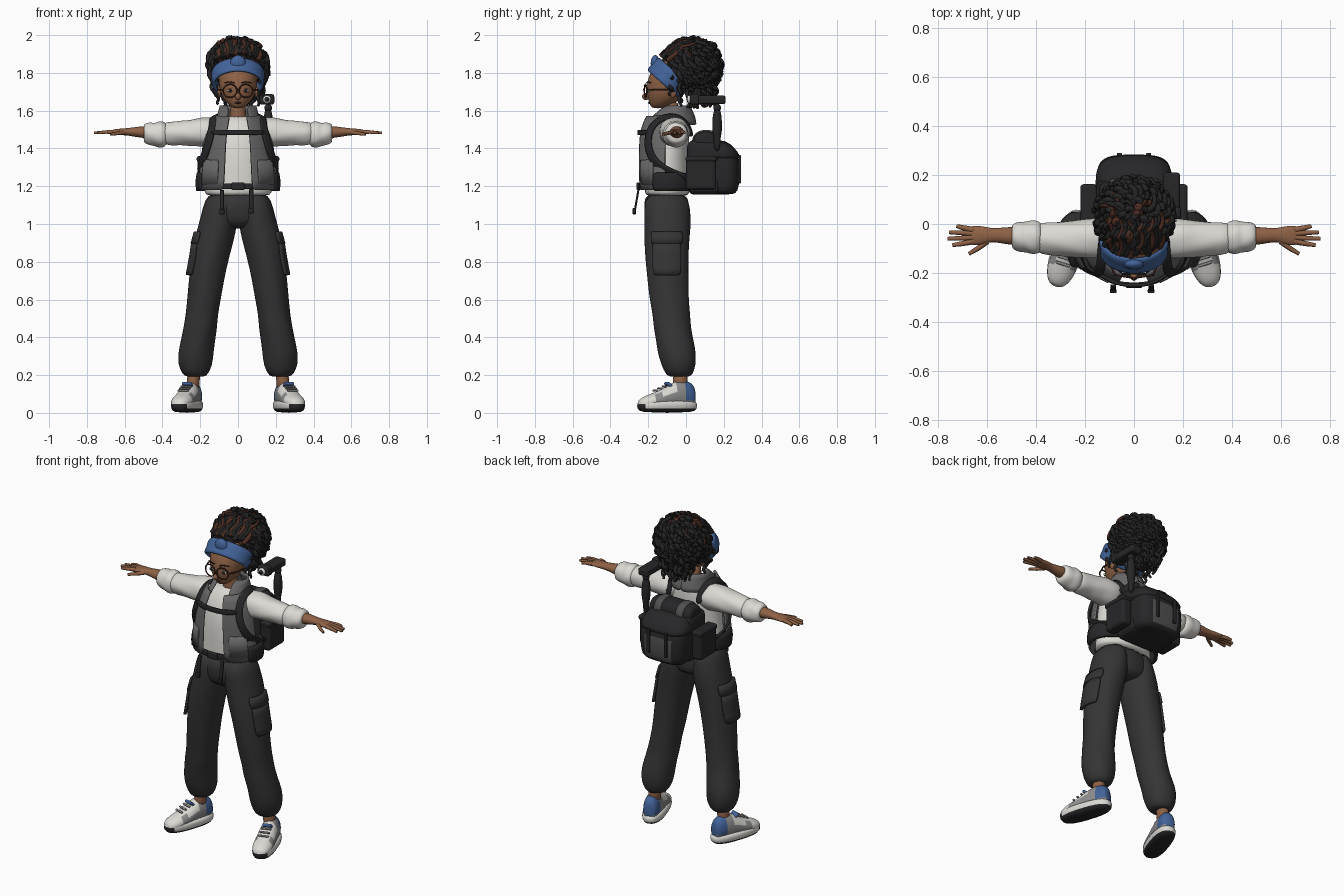
import bpy, bmesh, math, random
from math import sin, cos, pi, radians
from mathutils import Vector, Matrix, Euler

if "Cube" in bpy.data.objects:
    bpy.data.objects.remove(bpy.data.objects["Cube"])
random.seed(4)
I4 = Matrix.Identity(4)


def material(name, r, g, b):
    m = bpy.data.materials.new(name)
    m.use_nodes = True
    m.diffuse_color = (r, g, b, 1)
    m.node_tree.nodes["Principled BSDF"].inputs["Base Color"].default_value = (r, g, b, 1)
    return m


SKIN = material("brown skin", .27, .12, .06)
HAIR = material("black hair", .018, .017, .018)
STREAK = material("dark brown", .075, .026, .016)
BLUE = material("denim blue", .055, .125, .32)
WHITE = material("off white cloth", .72, .7, .66)
VEST = material("vest grey", .14, .135, .135)
PANTS = material("charcoal cloth", .035, .035, .036)
GEAR = material("gear black", .02, .02, .022)
GREY = material("panel grey", .27, .27, .27)
PATCH = material("dark grey patch", .08, .08, .082)


def finish(name, verts, faces, mats, mirror=False, sub=0, solid=0, smooth=True, M=I4, rule=None):
    """Make a mesh object; rule picks the material index from a face centre."""
    me = bpy.data.meshes.new(name)
    me.from_pydata(verts, [], faces)
    bm = bmesh.new()
    bm.from_mesh(me)
    bmesh.ops.recalc_face_normals(bm, faces=bm.faces)
    bm.to_mesh(me)
    bm.free()
    for m in (mats if isinstance(mats, list) else [mats]):
        me.materials.append(m)
    for f in me.polygons:
        f.use_smooth = smooth
        if rule:
            f.material_index = rule(f.center)
    me.transform(M)
    ob = bpy.data.objects.new(name, me)
    bpy.context.collection.objects.link(ob)
    if mirror:
        ob.modifiers.new("mirror", "MIRROR").use_mirror_merge = False
    if sub:
        s = ob.modifiers.new("smooth", "SUBSURF")
        s.levels = s.render_levels = sub
    if solid:
        s = ob.modifiers.new("thickness", "SOLIDIFY")
        s.thickness, s.offset = solid, 0
    return ob


def loft(name, axis, rows, mats, n=20, p=2, wr=0, sub=1, **kw):
    """Skin superellipse rings (a, u, v, ru, rv) along an axis; wr adds cloth folds."""
    verts, k = [], len(rows)
    for i, (a, u, v, ru, rv) in enumerate(rows):
        for j in range(n):
            t = 2 * pi * j / n
            f = 1 + wr * sin(3 * t + i * 2.1) * cos(2 * t - i)
            c, s = [math.copysign(abs(q) ** (2 / p), q) * f for q in (cos(t), sin(t))]
            U, V = u + ru * c, v + rv * s
            verts.append({"x": (a, U, V), "y": (U, a, V), "z": (U, V, a)}[axis])
    faces = [(i * n + j, i * n + (j + 1) % n, (i + 1) * n + (j + 1) % n, (i + 1) * n + j)
             for i in range(k - 1) for j in range(n)]
    faces += [tuple(range(n)), tuple(range((k - 1) * n, k * n))]
    return finish(name, verts, faces, mats, sub=sub, **kw)


def panel(name, rows, a0, a1, mat, solid=.012, x0=lambda z: 0, n=12, mirror=True):
    """Open sheet around the body, angle measured from the front."""
    verts = []
    for z, rx, ry, y0 in rows:
        for j in range(n + 1):
            a = radians(a0 + (a1 - a0) * j / n)
            verts.append((x0(z) + rx * sin(a), y0 - ry * cos(a), z))
    w = n + 1
    faces = [(i * w + j, i * w + j + 1, (i + 1) * w + j + 1, (i + 1) * w + j)
             for i in range(len(rows) - 1) for j in range(n)]
    return finish(name, verts, faces, mat, mirror=mirror, sub=1, solid=solid)


def ribbon(name, pts, width, mat, centre, mirror=False, solid=.014):
    """Flat strap through points, facing away from a centre."""
    pts = [Vector(p) for p in pts]
    verts = []
    for i, p in enumerate(pts):
        t = pts[min(i + 1, len(pts) - 1)] - pts[max(i - 1, 0)]
        side = t.cross(p - Vector(centre)).normalized() * width / 2
        verts += [p - side, p + side]
    faces = [(2 * i, 2 * i + 1, 2 * i + 3, 2 * i + 2) for i in range(len(pts) - 1)]
    return finish(name, verts, faces, mat, mirror=mirror, sub=2, solid=solid)


def box(name, loc, size, mat, bev=.01, rot=(0, 0, 0), mirror=False, M=I4):
    X = M @ Matrix.Translation(loc) @ Euler([radians(r) for r in rot]).to_matrix().to_4x4()
    verts = [(size[0] * x / 2, size[1] * y / 2, size[2] * z / 2)
             for x in (-1, 1) for y in (-1, 1) for z in (-1, 1)]
    faces = [(0, 1, 3, 2), (4, 6, 7, 5), (0, 4, 5, 1), (2, 3, 7, 6), (0, 2, 6, 4), (1, 5, 7, 3)]
    ob = finish(name, verts, faces, mat, mirror=mirror, smooth=False, M=X)
    b = ob.modifiers.new("bevel", "BEVEL")
    b.width, b.segments = bev, 3
    return ob


def tubes(name, paths, radius, mat, taper=.4, closed=False, mirror=False):
    cu = bpy.data.curves.new(name, "CURVE")
    cu.dimensions, cu.bevel_depth, cu.bevel_resolution, cu.use_fill_caps = "3D", radius, 1, True
    for path in paths:
        sp = cu.splines.new("POLY")
        sp.points.add(len(path) - 1)
        sp.use_cyclic_u, sp.use_smooth = closed, True
        for i, (pt, co) in enumerate(zip(sp.points, path)):
            pt.co = (*co, 1)
            pt.radius = 1 - taper * i / (len(path) - 1)
    cu.materials.append(mat)
    ob = bpy.data.objects.new(name, cu)
    bpy.context.collection.objects.link(ob)
    bpy.ops.object.select_all(action="DESELECT")
    ob.select_set(True)
    bpy.context.view_layer.objects.active = ob
    bpy.ops.object.convert(target="MESH")
    if mirror:
        bpy.context.object.modifiers.new("mirror", "MIRROR").use_mirror_merge = False


def blob(name, c, r, mat, **kw):
    rows = [(c[2] - r[2] * cos(t), c[0], c[1], r[0] * sin(t), r[1] * sin(t))
            for t in [.15 + i * (pi - .3) / 6 for i in range(7)]]
    return loft(name, "z", rows, mat, n=12, **kw)


# Head and face
loft("head", "z", [(1.612, 0, -.15, .025, .03), (1.63, 0, -.132, .05, .06), (1.66, 0, -.115, .078, .085),
     (1.7, 0, -.105, .095, .105), (1.75, 0, -.095, .104, .113), (1.8, 0, -.08, .106, .112),
     (1.85, 0, -.07, .095, .085), (1.89, 0, -.05, .05, .05)], SKIN)
loft("neck", "z", [(1.5, 0, -.065, .06, .055), (1.56, 0, -.07, .042, .042), (1.66, 0, -.08, .042, .045)], SKIN)
blob("nose", (0, -.213, 1.675), (.016, .021, .02), SKIN)
blob("lips", (0, -.192, 1.642), (.02, .011, .006), STREAK)
blob("ears", (.1, -.07, 1.7), (.012, .022, .032), SKIN, mirror=True)
blob("eye_whites", (.042, -.197, 1.706), (.019, .008, .009), WHITE, mirror=True)
blob("irises", (.042, -.203, 1.707), (.01, .006, .01), HAIR, mirror=True)
tubes("eyebrows", [[(.018, -.207, 1.747), (.045, -.204, 1.753), (.072, -.185, 1.747)]], .004, HAIR, mirror=True)
tubes("glasses_rims", [[(.042 + .036 * cos(a * pi / 10), -.22 + .012 * (cos(a * pi / 10) + 1) / 2,
      1.705 + .035 * sin(a * pi / 10)) for a in range(20)]], .004, STREAK, 0, True, True)
tubes("glasses_arms", [[(.078, -.208, 1.71), (.104, -.15, 1.71), (.108, -.07, 1.71)]], .004, STREAK, 0, mirror=True)
tubes("glasses_bridge", [[(-.008, -.221, 1.71), (0, -.225, 1.713), (.008, -.221, 1.71)]], .004, STREAK, 0)

# Headband: tilted ring, high at the front, with a gathered knot
tilt = radians(42)
fwd, up = Vector((0, -cos(tilt), sin(tilt))), Vector((0, sin(tilt), cos(tilt)))
section = [(0, -.05), (.012, -.036), (.007, -.01), (.014, .018), (.01, .045), (-.01, .054), (-.015, -.04)]
N, S = 32, len(section)
bv = [Vector((0, -.09, 1.772)) + Vector(((.13 + o) * sin(2 * pi * i / N), 0, 0))
      + fwd * (.108 + o) * cos(2 * pi * i / N) + up * h for i in range(N) for o, h in section]
bf = [(i * S + j, i * S + (j + 1) % S, (i + 1) % N * S + (j + 1) % S, (i + 1) % N * S + j)
      for i in range(N) for j in range(S)]
finish("headband", bv, bf, BLUE, sub=1)
blob("headband_knot", (0, -.163, 1.85), (.045, .026, .045), BLUE)

# Hair: a dark core covered in curled locks
blob("hair_core", (0, .035, 1.83), (.135, .12, .14), HAIR)
blob("hair_front", (0, -.055, 1.875), (.1, .075, .06), HAIR)
blob("hair_nape", (0, .07, 1.73), (.09, .075, .1), HAIR)


def curl(path_fn, steps=14, r=.011, turns=1.8):
    ph = random.uniform(0, 6.28)
    return [Vector(path_fn(i / steps)) + Vector((cos(ph + turns * 6.28 * i / steps), sin(ph + turns * 6.28 * i / steps),
            .6 * sin(ph + turns * 5 * i / steps))) * r for i in range(steps + 1)]


dark, brown = [], []
COUNT = 210
for i in range(COUNT):
    z = 1 - 1.5 * (i + .5) / COUNT
    a, q = i * 2.39996, math.sqrt(max(0, 1 - z * z))
    d = Vector((q * cos(a), q * sin(a), z))
    drop, lift = random.uniform(.5, 1.1), random.uniform(.9, 1.04)

    def path(k):
        e = (d + Vector((0, .25, -.9)) * k * drop).normalized() * (lift + .07 * k)
        return (e.x * .147, .035 + e.y * .14, 1.835 + e.z * .148)
    streak = z > .45 and d.y < .4 and abs(d.x) < .6 and random.random() < .4
    (brown if streak else dark).append(curl(path))
# Locks swept back from the headband
for i in range(17):
    x = -.11 + .22 * i / 16
    z0 = 1.895 - 2.2 * x * x
    (brown if i % 3 == 1 else dark).append(curl(lambda k: (x, -.125 + 3 * x * x + .13 * k, z0 + .09 * sin(k * 1.5)), r=.008))
# Hanging locks at the nape and loose curls beside the face
for i in range(44):
    x, y = random.uniform(-.1, .1), random.uniform(.01, .16)
    e = random.uniform(1.61, 1.67)
    dark.append(curl(lambda k: (x * (1 - .25 * k), y, 1.78 + (e - 1.78) * k)))
for s in (-1, 1):
    for x, y, z0, z1 in ((.128, -.08, 1.78, 1.68), (.145, -.03, 1.82, 1.68), (.12, -.03, 1.75, 1.63), (.15, 0, 1.9, 1.72)):
        dark.append(curl(lambda k: (s * (x - .02 * k * k), y, z0 + (z1 - z0) * k), r=.008))
tubes("hair_locks", dark, .015, HAIR, .55)
tubes("brown_hair_locks", brown, .015, STREAK, .55)

# Shirt, sleeves, arms and hands
loft("shirt", "z", [(1.145, 0, -.1, .165, .11), (1.165, 0, -.1, .182, .12), (1.2, 0, -.1, .178, .117),
     (1.35, 0, -.102, .165, .115), (1.47, 0, -.09, .165, .11), (1.54, 0, -.07, .13, .085),
     (1.575, 0, -.065, .07, .062)], WHITE, wr=.015)
loft("sleeves", "x", [(.06, -.06, 1.49, .07, .06), (.14, -.06, 1.485, .085, .083), (.2, -.06, 1.488, .08, .077),
     (.25, -.062, 1.483, .076, .07), (.3, -.06, 1.482, .07, .065), (.35, -.06, 1.478, .068, .064),
     (.41, -.057, 1.478, .062, .058)], WHITE, wr=.07, mirror=True)
loft("rolled_cuffs", "x", [(.375, -.055, 1.475, .05, .048), (.385, -.055, 1.475, .067, .068),
     (.42, -.055, 1.473, .072, .073), (.44, -.053, 1.475, .062, .06), (.465, -.052, 1.477, .064, .063),
     (.495, -.05, 1.48, .054, .052), (.5, -.05, 1.48, .04, .04)], WHITE, wr=.06, mirror=True)
loft("forearms", "x", [(.46, -.05, 1.485, .04, .036), (.52, -.048, 1.487, .036, .03), (.58, -.045, 1.488, .026, .02),
     (.61, -.046, 1.488, .036, .018), (.65, -.047, 1.488, .042, .015), (.672, -.047, 1.488, .038, .01)], SKIN, mirror=True)
fingers = [[(.655, -.047 + o * .7, 1.488), (.7, -.047 + o, 1.487), (tip, -.047 + o * 1.2, 1.482)]
           for o, tip in ((-.033, .742), (-.011, .762), (.011, .755), (.032, .725))]
fingers.append([(.6, -.07, 1.485), (.635, -.098, 1.48), (.675, -.122, 1.474)])
tubes("fingers", fingers, .013, SKIN, .4, mirror=True)

# Open vest with collar and pockets
panel("vest_panels", [(1.18, .208, .145, -.105), (1.3, .197, .15, -.105), (1.42, .182, .148, -.105),
      (1.5, .165, .147, -.1), (1.57, .12, .13, -.085)], 21, 88, VEST)
panel("vest_collar", [(1.525, .125, .135, -.085), (1.57, .105, .12, -.075), (1.625, .092, .065, -.05)], 32, 180, VEST)
panel("vest_pockets", [(1.21, .215, .152, -.105), (1.34, .202, .155, -.105)], 30, 64, VEST, .008)

# Trousers: the legs flow up into the waist, with cargo pockets
loft("trouser_hips", "z", [(.975, 0, -.095, .08, .07), (1, 0, -.095, .15, .11), (1.04, 0, -.098, .185, .122),
     (1.1, 0, -.103, .18, .122), (1.17, 0, -.105, .165, .112)], PANTS)
loft("trouser_legs", "z", [(.19, .225, -.035, .05, .055), (.205, .225, -.035, .068, .072), (.25, .226, -.04, .092, .092),
     (.32, .223, -.045, .095, .103), (.38, .214, -.06, .092, .1), (.45, .2, -.072, .09, .1), (.52, .192, -.08, .086, .1),
     (.6, .178, -.088, .09, .105), (.76, .16, -.1, .097, .112), (.9, .13, -.1, .106, .12), (1.0, .108, -.097, .104, .124),
     (1.08, .094, -.1, .094, .124), (1.17, .085, -.105, .08, .11)], PANTS, wr=.045, mirror=True)
hip = lambda z: .13 - (z - .9) * .22
panel("cargo_pockets", [(.73, .102, .116, -.1), (.8, .104, .119, -.1), (.9, .11, .122, -.1)], 52, 126, PANTS, .016, hip)
panel("cargo_flaps", [(.895, .115, .126, -.1), (.96, .111, .124, -.1)], 48, 130, PANTS, .012, hip)

# Shoes, turned outwards
loft("ankles", "z", [(.1, .24, -.03, .035, .04), (.17, .238, -.03, .034, .038), (.23, .23, -.03, .036, .04)], SKIN, mirror=True)
FOOT = Matrix.Translation((.27, -.1, 0)) @ Matrix.Rotation(radians(18), 4, "Z")
loft("shoe_soles", "z", [(0, 0, 0, .05, .148), (.022, 0, 0, .064, .165), (.05, 0, 0, .067, .166), (.068, 0, 0, .058, .155)],
     [GEAR, WHITE], n=28, p=2.5, mirror=True, M=FOOT,
     rule=lambda c: 0 if c.z < .015 or (c.y < -.135 and c.z < .045) else 1)
loft("shoe_uppers", "y", [(.155, 0, .08, .025, .045), (.14, 0, .088, .043, .072), (.09, 0, .092, .05, .084),
     (.04, 0, .088, .054, .078), (0, 0, .08, .056, .064), (-.04, 0, .068, .058, .052), (-.08, 0, .062, .059, .043),
     (-.12, 0, .055, .053, .036), (-.15, 0, .05, .036, .024), (-.16, 0, .048, .018, .012)],
     [WHITE, GREY, BLUE], mirror=True, M=FOOT,
     rule=lambda c: 2 if c.y > .08 and c.z > .07 else 1 if (c.z < .1 and c.y > -.1) or c.y > .06 else 0)
box("shoe_tongues", (0, .008, .148), (.056, .018, .04), BLUE, .008, (50, 0, 0), True, FOOT)
for i in range(3):
    box("shoe_lace_%d" % i, (0, -.015 - .026 * i, .14 - .011 * i), (.062, .012, .01), GREY, .004, (20, 0, 0), True, FOOT)

# Backpack: rounded body, bulging pouch, sloping lid and a bed roll
box("pack_body", (0, .095, 1.3), (.31, .18, .29), GEAR, .04)
loft("pack_pouch", "z", [(1.155, 0, .18, .12, .07), (1.17, 0, .18, .145, .095), (1.24, 0, .18, .153, .106),
     (1.33, 0, .18, .153, .104), (1.37, 0, .175, .145, .095), (1.385, 0, .17, .12, .08)], [GEAR, PATCH], n=28, p=3.4,
     rule=lambda c: 1 if c.y > .25 and abs(c.x) < .1 and 1.17 < c.z < 1.33 else 0)
loft("pack_lid", "z", [(1.335, 0, .17, .158, .115), (1.365, 0, .17, .16, .117), (1.4, 0, .15, .148, .11),
     (1.45, 0, .12, .13, .09)], GEAR, n=28, p=3)
loft("pack_roll", "x", [(-.145, .105, 1.425, .05, .05), (-.135, .105, 1.425, .074, .07), (.135, .105, 1.425, .074, .07),
     (.145, .105, 1.425, .05, .05)], GEAR, p=2.4, sub=2)
loft("roll_bands", "x", [(x, .108, 1.425, .078, .074) for x in (.05, .054, .096, .1)], PATCH, p=2.4, mirror=True)
box("pack_side_pockets", (.18, .08, 1.265), (.07, .16, .17), GEAR, .02, mirror=True)
box("pocket_lids", (.184, .08, 1.345), (.07, .165, .03), GEAR, .012, mirror=True)
box("pouch_straps", (.06, .284, 1.29), (.02, .014, .15), GEAR, .004, mirror=True)

# Harness straps, hip belt and dangling ends
ribbon("shoulder_straps", [(.1, .03, 1.46), (.115, 0, 1.545), (.125, -.07, 1.578), (.13, -.15, 1.555), (.14, -.2, 1.49),
       (.165, -.205, 1.4), (.192, -.165, 1.32), (.205, -.08, 1.27), (.17, .04, 1.23)], .042, GEAR, (.02, -.07, 1.4), True)
ribbon("chest_strap", [(-.14, -.205, 1.485), (-.07, -.248, 1.485), (0, -.252, 1.485), (.07, -.248, 1.485),
       (.14, -.205, 1.485)], .026, GEAR, (0, -.07, 1.485))
panel("hip_belt_pads", [(1.175, .212, .15, -.1), (1.22, .22, .155, -.1), (1.27, .21, .15, -.1)], 62, 150, GEAR, .018)
ribbon("hip_belt_front", [(-.11, -.225, 1.2), (-.06, -.243, 1.2), (0, -.247, 1.2), (.06, -.243, 1.2),
       (.11, -.225, 1.2)], .03, GEAR, (0, -.07, 1.2))
box("belt_buckle", (0, -.252, 1.2), (.07, .02, .042), GEAR, .008)
for n, x, z in (("right", -.085, 1.12), ("left", .07, 1.125)):
    box(n + "_dangling_strap", (x, -.262, z), (.022, .01, .12), GEAR, .003, (-10, 0, 0))
    box(n + "_strap_tip", (x, -.274, z - .055), (.028, .016, .03), GEAR, .004)

# Camera on a pole fixed to the pack
loft("camera_pole", "z", [(1.38, .16, .165, .018, .018), (1.47, .16, .165, .018, .018), (1.48, .16, .165, .027, .027),
     (1.58, .16, .165, .026, .026), (1.6, .16, .165, .014, .014), (1.64, .16, .165, .014, .014)], GEAR, n=14)
blob("pole_joint", (.16, .165, 1.615), (.022, .022, .022), GEAR)
box("camera_body", (.153, .125, 1.657), (.07, .17, .045), GEAR, .012)
box("camera_head", (.153, .045, 1.66), (.078, .05, .055), GEAR, .012)
loft("camera_lens", "y", [(.008, .153, 1.66, .02, .02), (.03, .153, 1.66, .023, .023)], WHITE, sub=0)
loft("lens_glass", "y", [(.005, .153, 1.66, .013, .013), (.01, .153, 1.66, .013, .013)], HAIR, sub=0)
